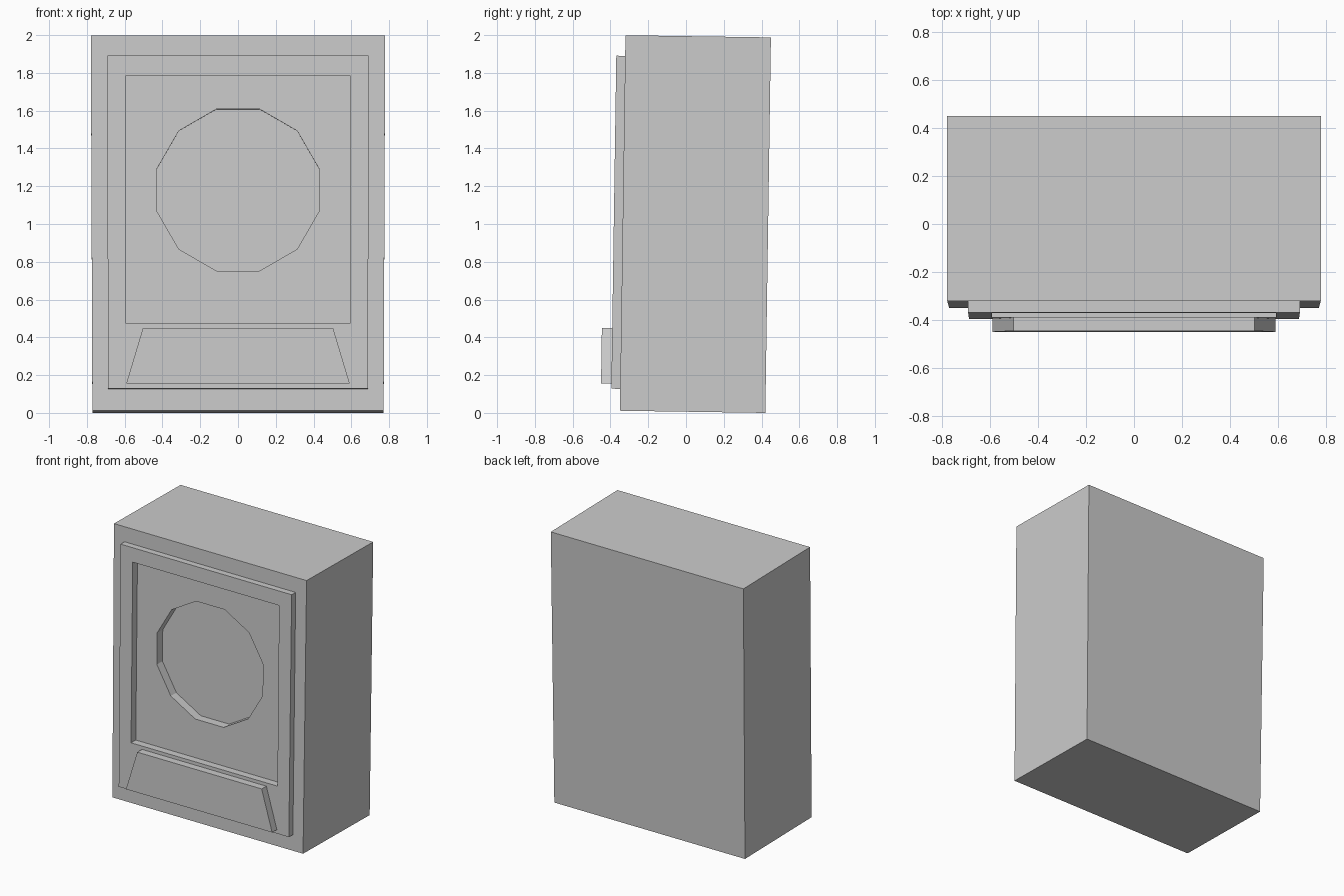
import bpy, bmesh, math
from mathutils import Matrix

if "Cube" in bpy.data.objects:
    bpy.data.objects.remove(bpy.data.objects["Cube"])

LEAN = Matrix.Translation((0, 0.035, 0.0057)) @ Matrix.Rotation(math.radians(-0.85), 4, 'X')
FRONT, LIFT = -0.385, -0.011   # front plane; height offset caused by the lean


def ring(bm, pts, y):
    return [bm.verts.new((x, y, z)) for x, z in pts]


def quad(xb, xt, z0, z1):
    return [(-xb, z0), (xb, z0), (xt, z1), (-xt, z1)]


def detail(xb, xt, z0, z1):
    return quad(xb, xt, z0 + LIFT, z1 + LIFT)


def bridge(bm, a, b):
    n = len(a)
    for i in range(n):
        j = (i + 1) % n
        bm.faces.new((a[i], a[j], b[j], b[i]))


def finish(bm, name):
    bmesh.ops.recalc_face_normals(bm, faces=bm.faces)
    bm.transform(LEAN)
    me = bpy.data.meshes.new(name)
    bm.to_mesh(me)
    bm.free()
    ob = bpy.data.objects.new(name, me)
    bpy.context.collection.objects.link(ob)


# Cabinet: box, raised front frame and recessed panel as nested rings
bm = bmesh.new()
outer = quad(0.771, 0.779, 0, 1.988)
frame = detail(0.688, 0.692, 0.127, 1.89)
recess = detail(0.592, 0.592, 0.472, 1.785)
steps = [(outer, 0.385), (outer, FRONT), (frame, FRONT), (frame, FRONT - 0.047),
         (recess, FRONT - 0.047), (recess, FRONT + 0.008)]
rings = [ring(bm, p, y) for p, y in steps]
bm.faces.new(rings[0])
for a, b in zip(rings, rings[1:]):
    bridge(bm, a, b)

# Twelve-sided round hollow in the panel, first vertex in the lower left
R, ZC = 0.443, 1.18 + LIFT
circle = [(R * math.cos(math.radians(195 + 30 * k)), ZC + R * math.sin(math.radians(195 + 30 * k)))
          for k in range(12)]
rim = ring(bm, circle, FRONT + 0.008)
floor = ring(bm, circle, FRONT + 0.073)
panel = rings[-1]
for i in range(4):
    c, nxt = panel[i], panel[(i + 1) % 4]
    v = [rim[(3 * i + k) % 12] for k in range(4)]
    bm.faces.new((c, v[0], v[1]))
    bm.faces.new((c, v[1], v[2]))
    bm.faces.new((c, v[2], v[3], nxt))
bridge(bm, rim, floor)
bm.faces.new(floor)
finish(bm, "cabinet")

# Trapezoid plate below the panel
bm = bmesh.new()
plate = detail(0.591, 0.503, 0.155, 0.448)
back, front = ring(bm, plate, FRONT - 0.04), ring(bm, plate, FRONT - 0.102)
bridge(bm, back, front)
bm.faces.new(back)
bm.faces.new(front)
finish(bm, "lower_plate")
